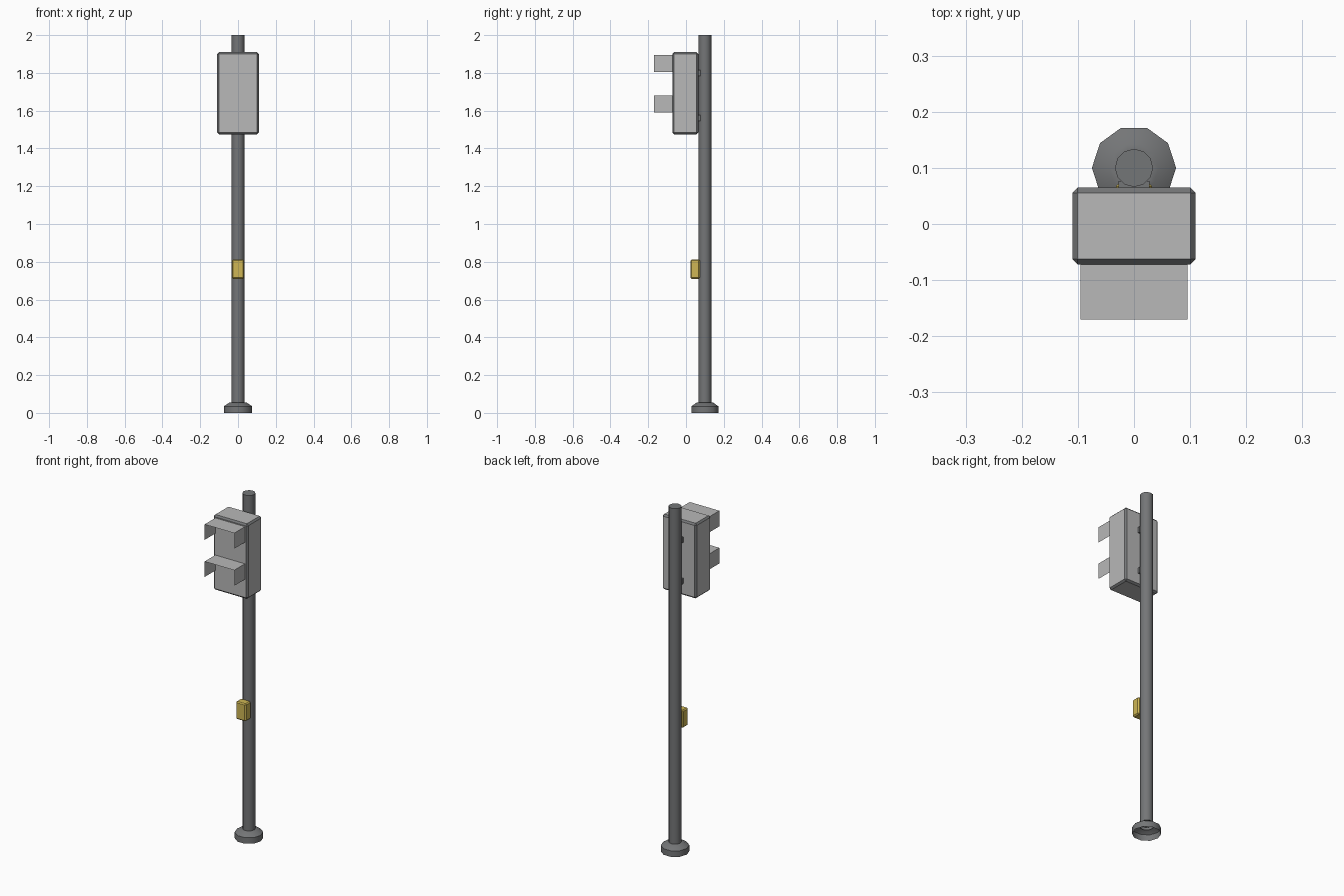
import bpy, bmesh, math

if "Cube" in bpy.data.objects:
    bpy.data.objects.remove(bpy.data.objects["Cube"])


def material(name, rgb):
    m = bpy.data.materials.new(name)
    m.diffuse_color = (*rgb, 1)
    m.use_nodes = True
    m.node_tree.nodes["Principled BSDF"].inputs["Base Color"].default_value = m.diffuse_color
    return m


LIGHT = material("light_grey", (0.48, 0.48, 0.48))
DARK = material("dark_grey", (0.175, 0.18, 0.185))
YELLOW = material("yellow", (0.62, 0.47, 0.09))


def finish(name, bm, mats, smooth=False):
    me = bpy.data.meshes.new(name)
    bm.to_mesh(me)
    bm.free()
    for m in mats:
        me.materials.append(m)
    ob = bpy.data.objects.new(name, me)
    bpy.context.collection.objects.link(ob)
    if smooth:
        bpy.ops.object.select_all(action='DESELECT')
        ob.select_set(True)
        bpy.context.view_layer.objects.active = ob
        bpy.ops.object.shade_smooth_by_angle(angle=math.radians(50))
    return ob


def box(name, lo, hi, mats, bevel=0):
    """Box between two corners; chamfer faces take the last material."""
    bm = bmesh.new()
    bmesh.ops.create_cube(bm, size=1)
    for v in bm.verts:
        v.co = [(a + b) / 2 + c * (b - a) for a, b, c in zip(lo, hi, v.co)]
    if bevel:
        bmesh.ops.bevel(bm, geom=bm.edges[:], offset=bevel, segments=1,
                        affect='EDGES', profile=0.5)
    bm.normal_update()
    for f in bm.faces:
        if max(abs(c) for c in f.normal) < 0.95:
            f.material_index = len(mats) - 1
    return finish(name, bm, mats)


def lathe(name, profile, sides, centre, mat, cap_top=False):
    """Turn (radius, z) points around a vertical axis, leaving the bottom open."""
    bm = bmesh.new()
    rings = []
    for r, z in profile:
        rings.append([bm.verts.new((centre[0] + r * math.cos(2 * math.pi * i / sides),
                                    centre[1] + r * math.sin(2 * math.pi * i / sides), z))
                      for i in range(sides)])
    for a, b in zip(rings, rings[1:]):
        for i in range(sides):
            j = (i + 1) % sides
            bm.faces.new((a[i], a[j], b[j], b[i]))
    if cap_top:
        bm.faces.new(rings[-1])
    return finish(name, bm, [mat], smooth=True)


# Pole and its flared, hollow foot
AXIS = (0, 0.1)
lathe("pole", [(0.034, 0.04), (0.034, 2.0)], 12, AXIS, DARK, cap_top=True)
lathe("pole_foot", [(0.075, 0), (0.075, 0.035), (0.044, 0.056), (0.032, 0.056)],
      10, AXIS, DARK)

# Signal housing with dark chamfered edges
box("signal_housing", (-0.11, -0.072, 1.475), (0.11, 0.065, 1.91), [LIGHT, DARK], 0.0095)

# Folded sheet visors over each lamp
for label, top in (("upper", 1.895), ("lower", 1.68)):
    bm = bmesh.new()
    outline = [(-0.095, top - 0.09), (-0.095, top), (0.095, top), (0.095, top - 0.09)]
    front, back = [[bm.verts.new((x, y, z)) for x, z in outline] for y in (-0.17, -0.071)]
    for i in range(3):
        bm.faces.new((front[i], front[i + 1], back[i + 1], back[i]))
    finish(label + "_visor", bm, [LIGHT])

# Brackets between housing and pole
for label, z in (("upper", 1.80), ("lower", 1.56)):
    box(label + "_bracket", (-0.028, 0.06, z - 0.016), (0.028, 0.077, z + 0.016), [DARK])

# Push button box
box("push_button_box", (-0.032, 0.024, 0.71), (0.032, 0.073, 0.812), [YELLOW], 0.006)
